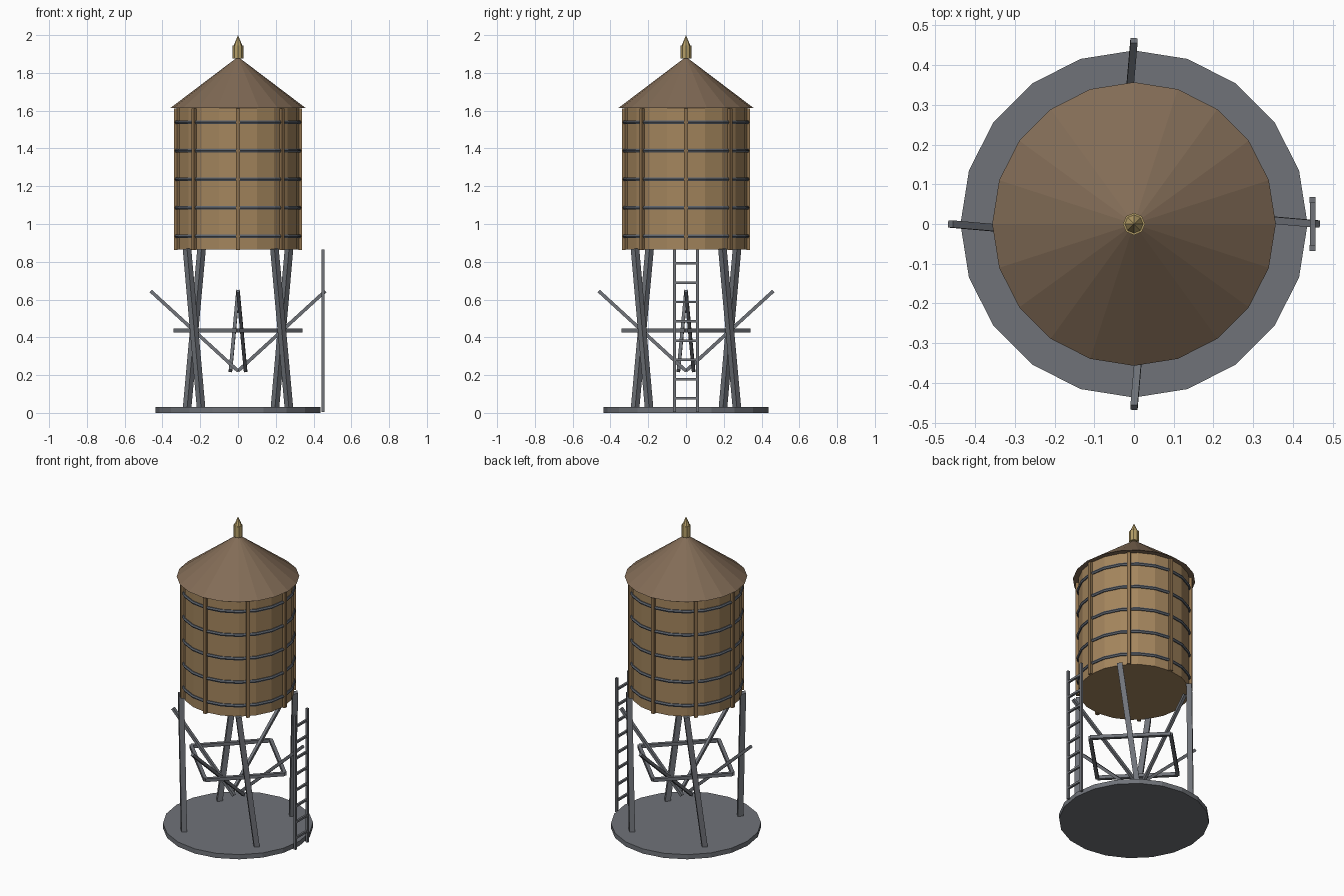
import bpy
from math import radians
from mathutils import Vector, Matrix

cube = bpy.data.objects.get("Cube")
if cube:
    bpy.data.objects.remove(cube, do_unlink=True)


def material(name, rgb):
    mat = bpy.data.materials.new(name)
    mat.use_nodes = True
    mat.diffuse_color = (*rgb, 1)
    mat.node_tree.nodes["Principled BSDF"].inputs["Base Color"].default_value = (*rgb, 1)
    return mat


WOOD = material("tan wood", (0.37, 0.235, 0.11))
TRIM = material("dark wood", (0.27, 0.165, 0.075))
ROOF = material("brown roof", (0.225, 0.15, 0.094))
METAL = material("grey steel", (0.16, 0.17, 0.19))
HOOP = material("slate steel", (0.105, 0.12, 0.145))
BRASS = material("brass", (0.47, 0.35, 0.14))


def finish(name, mat):
    obj = bpy.context.object
    obj.name = name
    obj.data.materials.append(mat)
    return obj


def drum(name, mat, r_low, r_high, z_low, z_high, sides=20):
    bpy.ops.mesh.primitive_cone_add(vertices=sides, radius1=r_low, radius2=r_high,
                                    depth=z_high - z_low, location=(0, 0, (z_low + z_high) / 2))
    return finish(name, mat)


def beam(name, mat, start, end, width, side):
    """Square bar between two points; side sets the direction of one face."""
    start, end, side = Vector(start), Vector(end), Vector(side)
    axis = (end - start).normalized()
    across = (side - axis * side.dot(axis)).normalized()
    turn = Matrix((across, axis.cross(across), axis)).transposed().to_4x4()
    bpy.ops.mesh.primitive_cube_add(size=1)
    obj = finish(name, mat)
    size = Matrix.Diagonal((width, width, (end - start).length, 1))
    obj.data.transform(Matrix.Translation((start + end) / 2) @ turn @ size)
    return obj


def around(count, name, *args):
    """Repeat a beam evenly about the vertical axis."""
    for i in range(count):
        obj = beam(f"{name}_{i + 1}", *args)
        obj.data.transform(Matrix.Rotation(radians(360 / count * i), 4, "Z"))


# Ground slab, tank, roof and finial
drum("base_slab", METAL, 0.437, 0.437, 0, 0.03)
drum("tank", WOOD, 0.325, 0.325, 0.865, 1.615)
drum("roof", ROOF, 0.357, 0, 1.615, 1.885)
drum("finial_post", BRASS, 0.028, 0.028, 1.875, 1.945, 8)
drum("finial_tip", BRASS, 0.023, 0, 1.945, 2, 8)

# Upright battens and metal hoops
around(8, "batten", TRIM, (0.33, 0, 0.862), (0.33, 0, 1.612), 0.02, (1, 0, 0))
for i in range(5):
    bpy.ops.mesh.primitive_torus_add(major_radius=0.325, minor_radius=0.011, major_segments=20,
                                     minor_segments=6, location=(0, 0, 0.935 + 0.151 * i))
    finish(f"hoop_{i + 1}", HOOP)

# Twisted legs, square frame and sloping braces
around(4, "leg", METAL, (0.27, -0.195, 0.02), (0.193, -0.27, 0.868), 0.032, (1, -1, 0))
around(4, "frame_bar", METAL, (0.333, 0, 0.435), (0, 0.333, 0.435), 0.021, (0, 0, 1))
around(4, "brace", METAL, (0.462, 0, 0.645), (0, 0.04, 0.222), 0.018, (0, 1, 0))

# Ladder on the left side
for label, y in (("front", -0.06), ("back", 0.06)):
    beam(f"ladder_rail_{label}", METAL, (0.45, y, 0.005), (0.45, y, 0.865), 0.015, (1, 0, 0))
for i in range(8):
    z = 0.077 + 0.102 * i
    beam(f"ladder_rung_{i + 1}", METAL, (0.45, -0.06, z), (0.45, 0.06, z), 0.013, (1, 0, 0))
